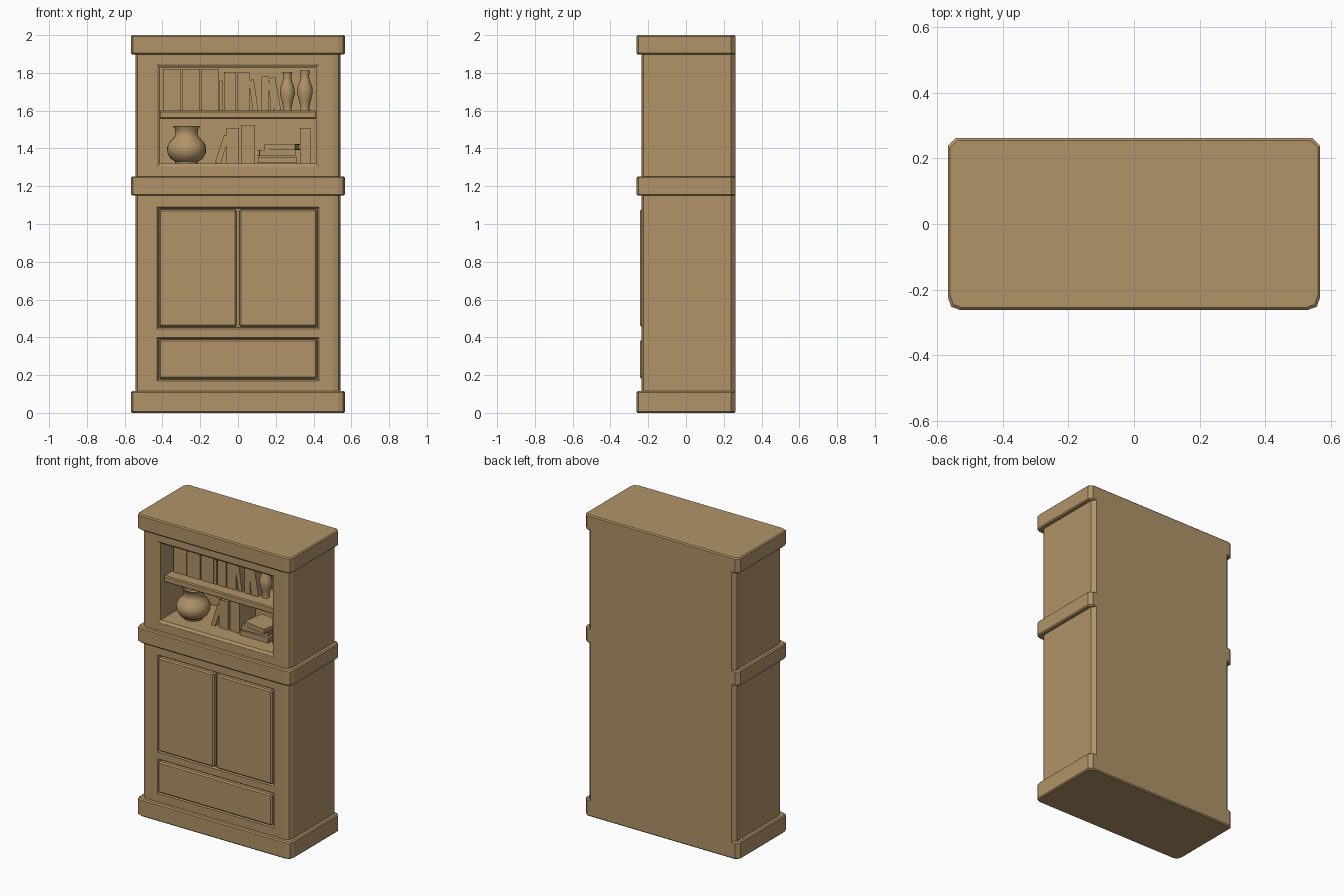
import bpy, bmesh, math
from mathutils import Matrix, Vector

cube = bpy.data.objects.get("Cube")
if cube:
    bpy.data.objects.remove(cube, do_unlink=True)

wood = bpy.data.materials.new("tan wood")
wood.use_nodes = True
tan = (0.44, 0.295, 0.14, 1)
wood.diffuse_color = tan
wood.node_tree.nodes["Principled BSDF"].inputs["Base Color"].default_value = tan


def finish(name, bm):
    bmesh.ops.recalc_face_normals(bm, faces=bm.faces)
    mesh = bpy.data.meshes.new(name)
    bm.to_mesh(mesh)
    bm.free()
    mesh.materials.append(wood)
    obj = bpy.data.objects.new(name, mesh)
    bpy.context.collection.objects.link(obj)
    return obj


def add_box(bm, x0, x1, y0, y1, z0, z1):
    size = Matrix.Diagonal((x1 - x0, y1 - y0, z1 - z0, 1))
    place = Matrix.Translation(((x0 + x1) / 2, (y0 + y1) / 2, (z0 + z1) / 2))
    bmesh.ops.create_cube(bm, size=1, matrix=place @ size)


def bevel(obj, width):
    mod = obj.modifiers.new("edge bevel", "BEVEL")
    mod.width = width
    mod.limit_method = "ANGLE"
    mod.angle_limit = math.radians(50)


def box(name, *bounds, edge=0):
    bm = bmesh.new()
    add_box(bm, *bounds)
    obj = finish(name, bm)
    if edge:
        bevel(obj, edge)
    return obj


def loft(name, rings):
    """Closed solid through rings of matching points."""
    bm = bmesh.new()
    loops = [[bm.verts.new(p) for p in ring] for ring in rings]
    n = len(loops[0])
    for a, b in zip(loops, loops[1:]):
        for i in range(n):
            j = (i + 1) % n
            bm.faces.new((a[i], a[j], b[j], b[i]))
    bm.faces.new(loops[0])
    bm.faces.new(loops[-1])
    return finish(name, bm)


def slab(name, half, front, z0, z1, edge=0):
    """Upright block with eased front corners and cut back corners."""
    back = 0.262
    right = [(half - 0.037, front), (half - 0.01, front + 0.01), (half, front + 0.037),
             (half, back - 0.023), (half - 0.023, back)]
    outline = right + [(-x, y) for x, y in reversed(right)]

    def ring(z, inset):
        return [(x * (1 - inset / half), y * (1 - inset / back), z) for x, y in outline]

    if edge:
        rings = [ring(z0, edge), ring(z0 + edge, 0), ring(z1 - edge, 0), ring(z1, edge)]
    else:
        rings = [ring(z0, 0), ring(z1, 0)]
    return loft(name, rings)


# Carcass and the three projecting bands
body = slab("cabinet_body", 0.542, -0.235, 0.05, 1.95)
slab("plinth", 0.567, -0.262, 0, 0.115, 0.007)
slab("middle_band", 0.567, -0.262, 1.15, 1.252, 0.007)
slab("top_cornice", 0.567, -0.262, 1.898, 2, 0.007)


def recess(name, z0, z1, depth, inset):
    def ring(y, i):
        return [(s * (0.428 - i), y, z) for s, z in
                ((-1, z0 + i), (1, z0 + i), (1, z1 - i), (-1, z1 - i))]
    cutter = loft(name, [ring(-0.3, 0), ring(-0.233, 0), ring(-0.222, inset), ring(depth, inset)])
    cutter.hide_render = True
    mod = body.modifiers.new(name, "BOOLEAN")
    mod.operation = "DIFFERENCE"
    mod.solver = "EXACT"
    mod.object = cutter
    return cutter


# Openings for the bookcase, doors and drawer
cutters = [recess("niche_cutter", 1.305, 1.845, 0.13, 0.016),
           recess("door_cutter", 0.445, 1.09, -0.21, 0.008),
           recess("drawer_cutter", 0.17, 0.4, -0.21, 0.008)]
bpy.context.view_layer.objects.active = body
for mod in list(body.modifiers):
    bpy.ops.object.modifier_apply(modifier=mod.name)
for cutter in cutters:
    bpy.data.objects.remove(cutter, do_unlink=True)

# Door leaves, drawer front and shelf
box("right_door", -0.418, -0.008, -0.244, -0.2, 0.457, 1.078, edge=0.008)
box("left_door", 0.008, 0.418, -0.244, -0.2, 0.457, 1.078, edge=0.008)
box("drawer_front", -0.418, 0.418, -0.244, -0.2, 0.182, 0.388, edge=0.008)
box("shelf", -0.416, 0.416, -0.185, 0.14, 1.557, 1.6, edge=0.006)


def book(name, x, z, width, height, tilt=0, front=-0.11, depth=0.17):
    """Upright book: two covers, a spine and a set-back page block."""
    bm = bmesh.new()
    w, c = width / 2, 0.005
    add_box(bm, -w, -w + c, 0, depth, 0, height)
    add_box(bm, w - c, w, 0, depth, 0, height)
    add_box(bm, -w, w, 0, c, 0, height)
    add_box(bm, -w + c, w - c, c, depth - c, c, height - c)
    obj = finish(name, bm)
    obj.location = (x, front, z)
    obj.rotation_euler.y = math.radians(tilt)
    return obj


# Upper row of books: centre, width, height, lean
upper = [(-0.349, 0.097, 0.22, 0), (-0.249, 0.095, 0.22, 0), (-0.148, 0.09, 0.22, 0),
         (-0.09, 0.018, 0.16, 0), (-0.042, 0.064, 0.205, 0), (0.03, 0.064, 0.205, 0),
         (0.093, 0.028, 0.165, -8), (0.145, 0.04, 0.18, 0),
         (0.182, 0.018, 0.15, -4), (0.211, 0.034, 0.178, -10)]
for i, (x, w, h, lean) in enumerate(upper):
    book(f"upper_book_{i + 1}", x, 1.6, w, h, lean)

# Lower row of books
lower = [(-0.107, 0.03, 0.155, 18), (-0.029, 0.066, 0.187, 0),
         (0.053, 0.072, 0.204, 0), (0.357, 0.056, 0.188, 0)]
for i, (x, w, h, lean) in enumerate(lower):
    book(f"lower_book_{i + 1}", x, 1.321, w, h, lean)

# Stack of lying books: left end, length, base height, turn
stack = [(0.105, 0.208, 1.34, 0), (0.115, 0.19, 1.377, 4), (0.14, 0.165, 1.408, -10)]
for i, (x, length, z, turn) in enumerate(stack):
    lying = book(f"stacked_book_{i + 1}", x, z, 0.032, length, 90, -0.13, 0.15)
    lying.rotation_euler.z = math.radians(turn)


def vase(name, x, y, z, profile):
    """Turned vessel from radius and height pairs."""
    bm = bmesh.new()
    verts = [bm.verts.new((r, 0, h)) for r, h in [(0, 0)] + profile]
    edges = [bm.edges.new(pair) for pair in zip(verts, verts[1:])]
    bmesh.ops.spin(bm, geom=verts + edges, cent=(0, 0, 0), axis=(0, 0, 1),
                   angle=math.tau, steps=24)
    bmesh.ops.remove_doubles(bm, verts=bm.verts, dist=0.0005)
    obj = finish(name, bm)
    obj.location = (x, y, z)
    bpy.ops.object.select_all(action="DESELECT")
    obj.select_set(True)
    bpy.context.view_layer.objects.active = obj
    bpy.ops.object.shade_smooth_by_angle(angle=math.radians(40))


# Round pot and two slim vases
pot = [(0.06, 0), (0.062, 0.01), (0.085, 0.025), (0.102, 0.055), (0.104, 0.085),
       (0.09, 0.115), (0.066, 0.138), (0.058, 0.155), (0.062, 0.18), (0.072, 0.198),
       (0.064, 0.198), (0.05, 0.155), (0, 0.145)]
vase("round_pot", -0.272, -0.08, 1.321, pot)
slim = [(0.024, 0), (0.022, 0.015), (0.03, 0.05), (0.04, 0.09), (0.038, 0.12),
        (0.025, 0.155), (0.021, 0.175), (0.026, 0.205), (0.02, 0.205), (0, 0.17)]
vase("slim_vase_a", 0.261, -0.08, 1.6, slim)
vase("slim_vase_b", 0.354, -0.08, 1.6, [(r * 1.04, h * 1.04) for r, h in slim])
